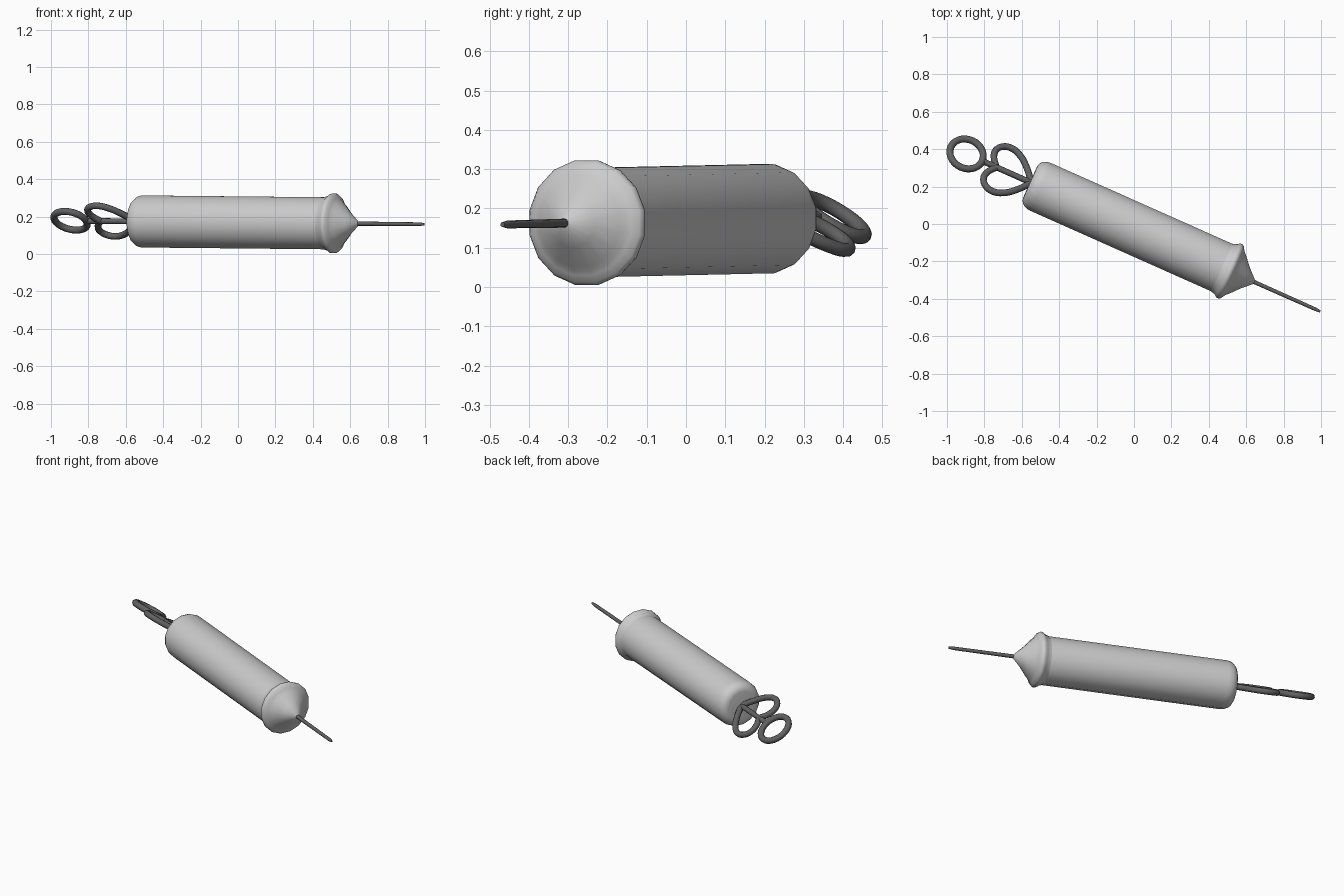
import bpy, bmesh
from math import pi, sin, cos, radians
from mathutils import Matrix

if "Cube" in bpy.data.objects:
    bpy.data.objects.remove(bpy.data.objects["Cube"])

# Local frame: x runs along the tool axis, towards the needle
AXIS = (Matrix.Translation((0, -0.024, 0.169))
        @ Matrix.Rotation(radians(-24), 4, 'Z')
        @ Matrix.Rotation(radians(0.52), 4, 'Y'))
HANDLE = AXIS @ Matrix.Rotation(radians(-33), 4, 'X')


def lathe(name, profile, sides, angle=40):
    """Revolve (position, flat-to-axis radius) points around the tool axis."""
    bm = bmesh.new()
    rings = []
    for u, r in profile:
        r /= cos(pi / sides)
        rings.append([bm.verts.new((u, r * cos(2 * pi * (i + 0.5) / sides),
                                    r * sin(2 * pi * (i + 0.5) / sides)))
                      for i in range(sides)])
    for a, b in zip(rings, rings[1:]):
        for i in range(sides):
            j = (i + 1) % sides
            bm.faces.new((a[i], a[j], b[j], b[i]))
    bm.faces.new(rings[0])
    bm.faces.new(rings[-1])
    bmesh.ops.recalc_face_normals(bm, faces=bm.faces)
    me = bpy.data.meshes.new(name)
    bm.to_mesh(me)
    bm.free()
    ob = bpy.data.objects.new(name, me)
    bpy.context.collection.objects.link(ob)
    ob.matrix_world = AXIS
    bpy.ops.object.select_all(action='DESELECT')
    ob.select_set(True)
    bpy.context.view_layer.objects.active = ob
    bpy.ops.object.shade_smooth_by_angle(angle=radians(angle))
    return ob


def wire(name, points, radius, cyclic=False, kind='NURBS'):
    """Round bent wire lying in the tilted handle plane."""
    cu = bpy.data.curves.new(name, 'CURVE')
    cu.dimensions = '3D'
    cu.bevel_depth = radius
    cu.bevel_resolution = 3
    cu.use_fill_caps = True
    if kind == 'BEZIER':
        sp = cu.splines.new('BEZIER')
        sp.bezier_points.add(len(points) - 1)
        for bp, (u, v) in zip(sp.bezier_points, points):
            bp.co = (u, v, 0)
            bp.handle_left_type = bp.handle_right_type = 'AUTO'
        sp.resolution_u = 5
    else:
        sp = cu.splines.new('POLY')
        sp.points.add(len(points) - 1)
        for p, (u, v) in zip(sp.points, points):
            p.co = (u, v, 0, 1)
    sp.use_cyclic_u = cyclic
    ob = bpy.data.objects.new(name, cu)
    bpy.context.collection.objects.link(ob)
    ob.matrix_world = HANDLE
    ob.data.materials.append(dark)
    return ob


dark = bpy.data.materials.new("dark_metal")
dark.diffuse_color = (0.12, 0.12, 0.12, 1)
dark.use_nodes = True
dark.node_tree.nodes["Principled BSDF"].inputs["Base Color"].default_value = dark.diffuse_color

# Barrel with a rounded rear end
lathe("barrel", [(-0.608, 0.09), (-0.606, 0.103), (-0.598, 0.118), (-0.584, 0.130),
                 (-0.565, 0.137), (-0.545, 0.139), (0.535, 0.139)], 16)

# Flanged collar and conical nose
lathe("nose_collar", [(0.505, 0.137), (0.520, 0.141), (0.538, 0.147), (0.550, 0.157),
                      (0.564, 0.159), (0.575, 0.152), (0.586, 0.134), (0.594, 0.123),
                      (0.606, 0.112), (0.650, 0.062), (0.705, 0.010)], 16, 50)

# Needle
needle = lathe("needle", [(0.68, 0.011), (1.06, 0.0095), (1.09, 0.006)], 10)
needle.data.materials.append(dark)

# Handle: rod, thumb ring and two mirrored finger loops
wire("handle_rod", [(-0.59, 0), (-0.885, 0)], 0.016)
wire("thumb_ring", [(-0.98 + 0.092 * cos(2 * pi * i / 28), 0.092 * sin(2 * pi * i / 28))
                    for i in range(28)], 0.019, True)
loop = [(-0.600, 0.0), (-0.655, 0.075), (-0.71, 0.127), (-0.77, 0.150),
        (-0.82, 0.135), (-0.845, 0.095), (-0.838, 0.050), (-0.808, 0.005)]
for side, s in (("left", 1), ("right", -1)):
    wire("finger_loop_" + side, [(u, s * v) for u, v in loop], 0.018, kind='BEZIER')
